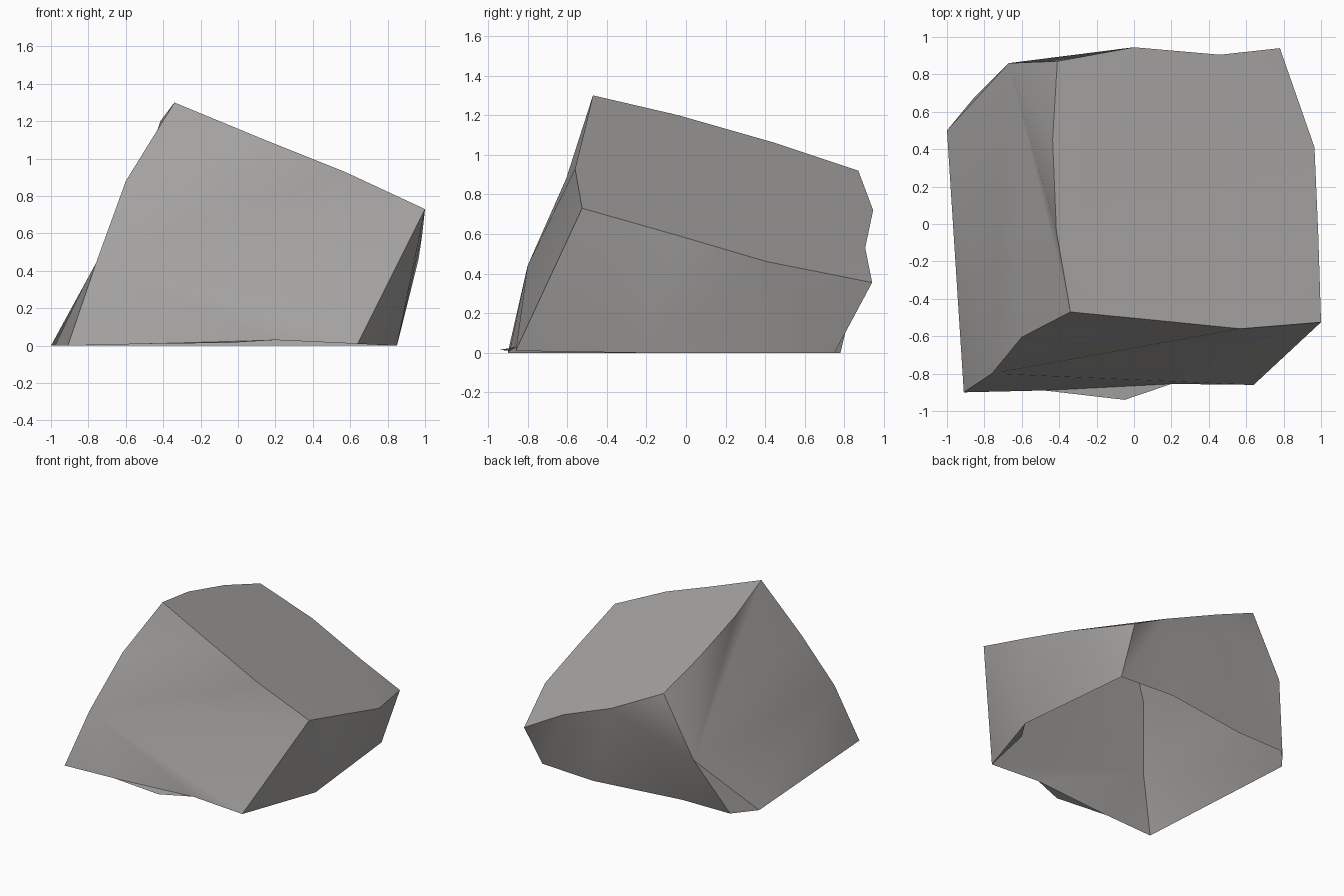
import bpy, bmesh, math

if "Cube" in bpy.data.objects:
    bpy.data.objects.remove(bpy.data.objects["Cube"])

# points along the broken edges of the rock; the underside is open
points = {
    # bottom rim
    "FL": (-.91, -.90, 0), "f1": (-.48, -.89, .01), "f2": (-.05, -.94, .015),
    "f3": (.2, -.855, .03), "FR": (.64, -.86, .01), "r1": (.74, -.40, .005),
    "r2": (.85, -.23, 0), "BR": (.75, .75, 0), "b1": (.28, .78, 0),
    "b2": (-.44, .675, 0), "BL": (-.86, .67, 0), "l1": (-1, .5, 0),
    # upright edges
    "e1": (-.76, -.80, .44), "e2": (-.60, -.605, .88), "g1": (-.67, .86, .45),
    # top rim
    "FLT": (-.34, -.47, 1.30), "p1": (.12, -.515, 1.11), "p2": (.57, -.56, .93),
    "FRT": (1.0, -.525, .73), "q1": (.985, -.05, .595), "q2": (.965, .41, .46),
    "BRT": (.78, .94, .355), "s1": (.46, .905, .53), "s2": (0, .945, .72),
    "BLT": (-.41, .87, .92), "t2": (-.435, .45, 1.06), "t1": (-.415, -.04, 1.20),
}

# each side as flat facets between those points
sides = {
    "front": "FL f1 e1, f1 f3 e1, f3 FR e1, FR FRT e1, FRT p2 e1, p2 e2 e1, "
             "p2 p1 e2, p1 FLT e2",
    "front_chip": "f1 f2 f3",
    "right": "FR r2 FRT, r2 q1 FRT, r2 q2 q1, r2 BR q2, BR BRT q2",
    "right_chip": "FR r1 r2",
    "back": "BR b1 s1, BR s1 BRT, b1 b2 s2, b1 s2 s1, b2 BL g1, b2 g1 s2, g1 BLT s2",
    "left": "l1 g1 BL, l1 e1 g1, l1 FL e1, e1 e2 g1, e2 FLT g1, FLT t1 g1, "
            "t1 t2 g1, t2 BLT g1",
    "top": "FLT p1 t1, p1 q1 t1, p1 p2 q1, p2 FRT q1, t1 q1 q2, t1 q2 s1, "
           "q2 BRT s1, t1 s1 t2, t2 s1 s2, t2 s2 BLT",
}

bm = bmesh.new()
vert = {name: bm.verts.new(co) for name, co in points.items()}
for facets in sides.values():
    for facet in facets.split(","):
        bm.faces.new([vert[n] for n in facet.split()])
bmesh.ops.recalc_face_normals(bm, faces=bm.faces)

# make sure the stone faces outwards
if sum(f.normal.z * f.calc_area() for f in bm.faces) < 0:
    bmesh.ops.reverse_faces(bm, faces=bm.faces)

mesh = bpy.data.meshes.new("rock")
bm.to_mesh(mesh)
bm.free()
rock = bpy.data.objects.new("rock", mesh)
bpy.context.collection.objects.link(rock)

# stone colour
stone = bpy.data.materials.new("stone grey")
stone.diffuse_color = (.39, .38, .37, 1)
stone.use_nodes = True
stone.node_tree.nodes["Principled BSDF"].inputs["Base Color"].default_value = stone.diffuse_color
mesh.materials.append(stone)

bpy.context.view_layer.objects.active = rock
rock.select_set(True)
bpy.ops.object.shade_smooth_by_angle(angle=math.radians(35))
